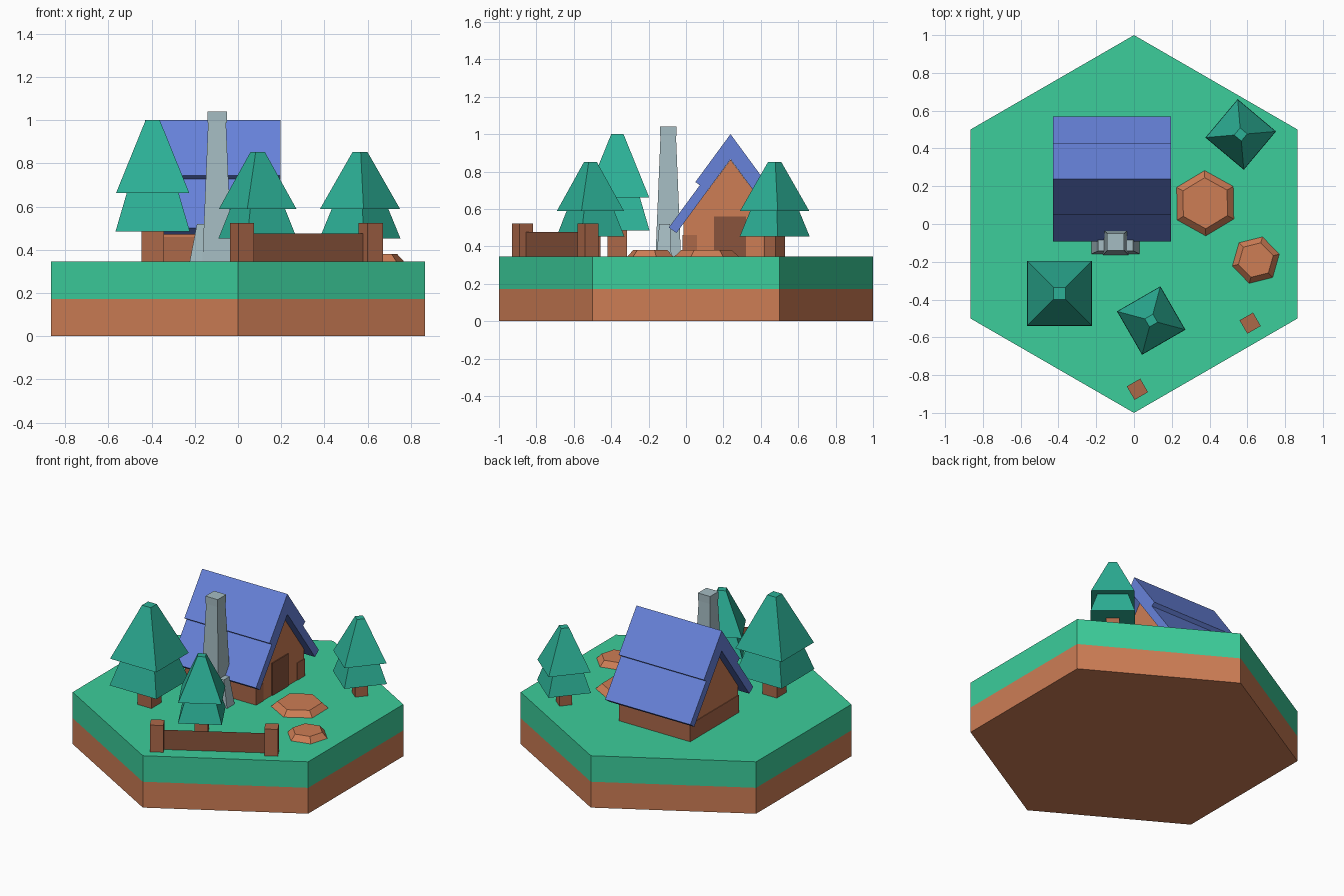
import bpy, bmesh, math
from mathutils import Vector

if "Cube" in bpy.data.objects:
    bpy.data.objects.remove(bpy.data.objects["Cube"])

GROUND = 0.345


def material(name, rgb):
    m = bpy.data.materials.new(name)
    lin = [(c / 255 / 12.92) if c < 11 else ((c / 255 + 0.055) / 1.055) ** 2.4 for c in rgb]
    m.diffuse_color = (*lin, 1)
    m.use_nodes = True
    m.node_tree.nodes["Principled BSDF"].inputs["Base Color"].default_value = m.diffuse_color
    return m


GRASS = material("grass", (60, 205, 155))
DIRT = material("dirt", (205, 125, 85))
WOOD = material("wood", (172, 104, 73))
DARK_WOOD = material("dark wood", (138, 84, 60))
LEAF = material("leaf", (44, 176, 150))
ROOF = material("roof", (103, 130, 218))
STONE = material("stone", (165, 188, 194))


def finish(name, bm, mat):
    bmesh.ops.recalc_face_normals(bm, faces=bm.faces)
    me = bpy.data.meshes.new(name)
    bm.to_mesh(me)
    bm.free()
    me.materials.append(mat)
    ob = bpy.data.objects.new(name, me)
    bpy.context.collection.objects.link(ob)
    return ob


def loft(name, rings, mat):
    """Closed solid through rings of equal point count."""
    bm = bmesh.new()
    vs = [[bm.verts.new(p) for p in ring] for ring in rings]
    n = len(vs[0])
    bm.faces.new(vs[0])
    bm.faces.new(vs[-1])
    for a, b in zip(vs, vs[1:]):
        for i in range(n):
            j = (i + 1) % n
            bm.faces.new((a[i], a[j], b[j], b[i]))
    return finish(name, bm, mat)


def ngon(x, y, z, r, sides, deg):
    a0 = math.radians(deg)
    return [(x + r * math.cos(a0 + math.tau * i / sides),
             y + r * math.sin(a0 + math.tau * i / sides), z) for i in range(sides)]


def frustum(name, x, y, sides, deg, levels, mat):
    return loft(name, [ngon(x, y, z, r, sides, deg) for z, r in levels], mat)


def rect(x0, x1, y0, y1, z):
    return [(x0, y0, z), (x1, y0, z), (x1, y1, z), (x0, y1, z)]


def box(name, x0, x1, y0, y1, z0, z1, mat):
    return loft(name, [rect(x0, x1, y0, y1, z0), rect(x0, x1, y0, y1, z1)], mat)


def extrude_x(name, profile, x0, x1, mat):
    return loft(name, [[(x, y, z) for y, z in profile] for x in (x0, x1)], mat)


# Hexagonal island
frustum("dirt_base", 0, 0, 6, 30, [(0, 1), (0.172, 1)], DIRT)
frustum("grass_top", 0, 0, 6, 30, [(0.172, 1), (GROUND, 1)], GRASS)

# House body with gabled ends
CY = 0.238
extrude_x("house_walls", [(CY - 0.252, GROUND), (CY + 0.252, GROUND), (CY + 0.252, 0.523),
                          (CY, 0.863), (CY - 0.252, 0.523)], -0.373, 0.143, DIRT)
# Dark lower walls, wrapping a short way onto the door side
box("front_lower_wall", -0.377, 0.147, -0.019, 0.06, GROUND, 0.46, WOOD)
box("back_lower_wall", -0.377, 0.147, 0.415, 0.494, GROUND, 0.46, WOOD)
box("left_lower_wall", -0.377, -0.3, 0.06, 0.415, GROUND, 0.46, WOOD)
box("door", 0.1, 0.149, 0.15, 0.32, GROUND, 0.56, DARK_WOOD)

# Stepped roof, mirrored about the ridge
right = [(0.188, 0.744), (0.164, 0.727), (0.33, 0.501), (0.289, 0.471)]
profile = ([(CY, 1.0)] + [(CY + y, z) for y, z in right] + [(CY, 0.865)]
           + [(CY - y, z) for y, z in reversed(right)])
extrude_x("roof", profile, -0.43, 0.197, ROOF)

# Chimney: tapered shaft with straight cap, plus low shoulders
CX, CH = -0.097, -0.095


def square(h, z):
    return rect(CX - h, CX + h, CH - h, CH + h, z)


loft("chimney_shaft", [square(0.068, GROUND), square(0.041, 1.0)], STONE)
loft("chimney_cap", [square(0.045, 0.99), square(0.045, 1.04)], STONE)
loft("chimney_shoulders", [rect(CX - 0.127, CX + 0.127, -0.158, -0.078, GROUND),
                           rect(CX - 0.093, CX + 0.093, -0.143, -0.085, 0.52)], STONE)


# Two-tier square pines
def tree(name, x, y, deg, s):
    def lv(*pairs):
        return [(GROUND + z * s, half * s * math.sqrt(2)) for z, half in pairs]
    frustum(name + "_trunk", x, y, 4, deg, lv((0, 0.052), (0.2, 0.052)), WOOD)
    frustum(name + "_lower_leaves", x, y, 4, deg, lv((0.14, 0.172), (0.325, 0.118)), LEAF)
    frustum(name + "_upper_leaves", x, y, 4, deg, lv((0.317, 0.17), (0.657, 0.032)), LEAF)


tree("large_tree", -0.395, -0.367, 45, 1.0)
tree("front_tree", 0.091, -0.511, -15, 0.772)
tree("back_tree", 0.565, 0.474, 5, 0.772)

# Fence: two posts and a thin board
posts = [(0.018, -0.875), (0.615, -0.525)]
for i, (x, y) in enumerate(posts):
    frustum(f"fence_post_{i + 1}", x, y, 4, 75, [(GROUND, 0.058), (0.523, 0.058)], WOOD)
a, b = (Vector(p) for p in posts)
bm = bmesh.new()
ends = [a.lerp(b, 0.04), a.lerp(b, 0.96)]
bm.faces.new([bm.verts.new((*p, z)) for p, z in
              ((ends[0], GROUND), (ends[1], GROUND), (ends[1], 0.476), (ends[0], 0.476))])
finish("fence_board", bm, DARK_WOOD)

# Flat dirt mounds
frustum("large_mound", 0.377, 0.11, 6, 31, [(GROUND, 0.173), (0.38, 0.135)], DIRT)
frustum("small_mound", 0.645, -0.191, 6, 14, [(GROUND, 0.128), (0.38, 0.095)], DIRT)
